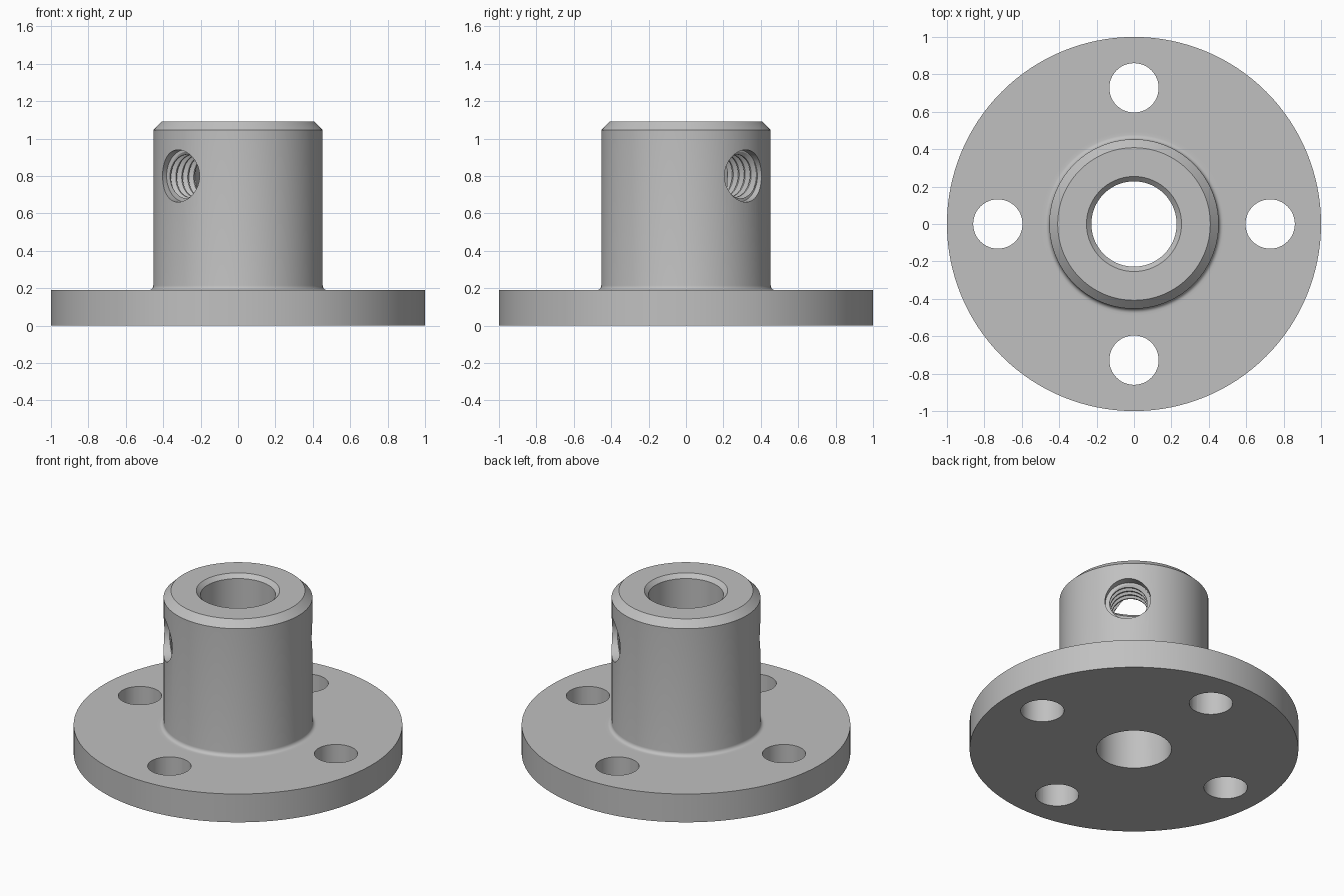
import bpy, bmesh
from math import sin, cos, pi
from mathutils import Matrix, Vector

default = bpy.data.objects.get("Cube")
if default:
    bpy.data.objects.remove(default, do_unlink=True)

# Main dimensions
FLANGE_R, FLANGE_H = 1.0, 0.19
HUB_R, TOP = 0.453, 1.09
BORE_R, CHAMFER, FILLET = 0.228, 0.045, 0.024
BOLT_R, BOLT_CIRCLE = 0.132, 0.728
SCREW_Z, SCREW_R, THREAD_MINOR, PITCH = 0.8, 0.14, 0.114, 0.045

steel = bpy.data.materials.new("plain grey metal")
steel.use_nodes = True
grey = (0.53, 0.53, 0.53, 1)
steel.diffuse_color = grey
steel.node_tree.nodes["Principled BSDF"].inputs["Base Color"].default_value = grey


def make_object(name, bm, matrix=Matrix()):
    bmesh.ops.recalc_face_normals(bm, faces=bm.faces)
    mesh = bpy.data.meshes.new(name)
    bm.to_mesh(mesh)
    bm.free()
    mesh.materials.append(steel)
    mesh.transform(matrix)
    obj = bpy.data.objects.new(name, mesh)
    bpy.context.collection.objects.link(obj)
    return obj


def lathe(name, profile, steps):
    """Spin a closed (radius, height) outline around the z axis."""
    bm = bmesh.new()
    verts = [bm.verts.new((r, 0, z)) for r, z in profile]
    edges = [bm.edges.new((a, b)) for a, b in zip(verts, verts[1:] + verts[:1])]
    bmesh.ops.spin(bm, geom=verts + edges, cent=(0, 0, 0), axis=(0, 0, 1),
                   angle=2 * pi, steps=steps)
    bmesh.ops.remove_doubles(bm, verts=bm.verts, dist=1e-5)
    return make_object(name, bm)


def cylinder_cutter(name, radius, low, high, matrix):
    bm = bmesh.new()
    shift = Matrix.Translation((0, 0, (low + high) / 2))
    bmesh.ops.create_cone(bm, cap_ends=True, segments=48, radius1=radius,
                          radius2=radius, depth=high - low, matrix=shift)
    return make_object(name, bm, matrix)


def thread_cutter(name, start, turns, matrix):
    """Helical rod along z with a trapezoid thread section."""
    n = 48
    section = [(0, THREAD_MINOR), (0.2, THREAD_MINOR),
               (0.55, SCREW_R - 0.003), (0.65, SCREW_R - 0.003)]
    bm = bmesh.new()
    rows = []
    for turn in range(turns):
        for offset, r in section:
            rows.append([bm.verts.new((r * cos(2 * pi * i / n), r * sin(2 * pi * i / n),
                                       start + PITCH * (turn + offset + i / n)))
                         for i in range(n)])
    for low, high in zip(rows, rows[1:]):
        for i in range(n - 1):
            bm.faces.new((low[i], low[i + 1], high[i + 1], high[i]))
    # Join each turn to the start of the next one
    lap = len(section)
    for j in range(len(rows) - lap - 1):
        bm.faces.new((rows[j][-1], rows[j + lap][0], rows[j + lap + 1][0], rows[j + 1][-1]))
    caps = bmesh.ops.holes_fill(bm, edges=[e for e in bm.edges if e.is_boundary], sides=0)
    bmesh.ops.poke(bm, faces=caps["faces"])
    return make_object(name, bm, matrix)


# Flange and hub as one turned body with fillet and chamfers
fillet = [(HUB_R + FILLET * (1 - sin(a)), FLANGE_H + FILLET * (1 - cos(a)))
          for a in (pi / 2 * k / 5 for k in range(6))]
outline = [(BORE_R, 0), (FLANGE_R, 0), (FLANGE_R, FLANGE_H), (HUB_R + 0.04, FLANGE_H)]
outline += fillet
outline += [(HUB_R, TOP - CHAMFER), (HUB_R - CHAMFER, TOP),
            (BORE_R + 0.026, TOP), (BORE_R, TOP - 0.026)]
body = lathe("flanged_hub", outline, 128)

# Four bolt holes
cutters = []
for k in range(4):
    a = k * pi / 2
    place = Matrix.Translation((BOLT_CIRCLE * cos(a), BOLT_CIRCLE * sin(a), 0))
    cutters.append(cylinder_cutter("bolt_hole_cutter", BOLT_R, -0.1, 0.3, place))

# Two opposite threaded set screw holes with plain mouths
for side in (1, -1):
    aim = Vector((side, side, 0)).to_track_quat("Z", "Y").to_matrix().to_4x4()
    place = Matrix.Translation((0, 0, SCREW_Z)) @ aim
    cutters.append(thread_cutter("thread_cutter", 0.1, 9, place))
    cutters.append(cylinder_cutter("screw_mouth_cutter", SCREW_R, 0.4, 0.6, place))

bpy.ops.object.select_all(action="DESELECT")
bpy.context.view_layer.objects.active = body
body.select_set(True)
for cutter in cutters:
    cutter.hide_render = True
    cut = body.modifiers.new("cut", "BOOLEAN")
    cut.operation = "DIFFERENCE"
    cut.solver = "EXACT"
    cut.object = cutter
    bpy.ops.object.modifier_apply(modifier=cut.name)
for cutter in cutters:
    bpy.data.objects.remove(cutter, do_unlink=True)

bpy.ops.object.shade_smooth_by_angle(angle=pi / 6)
